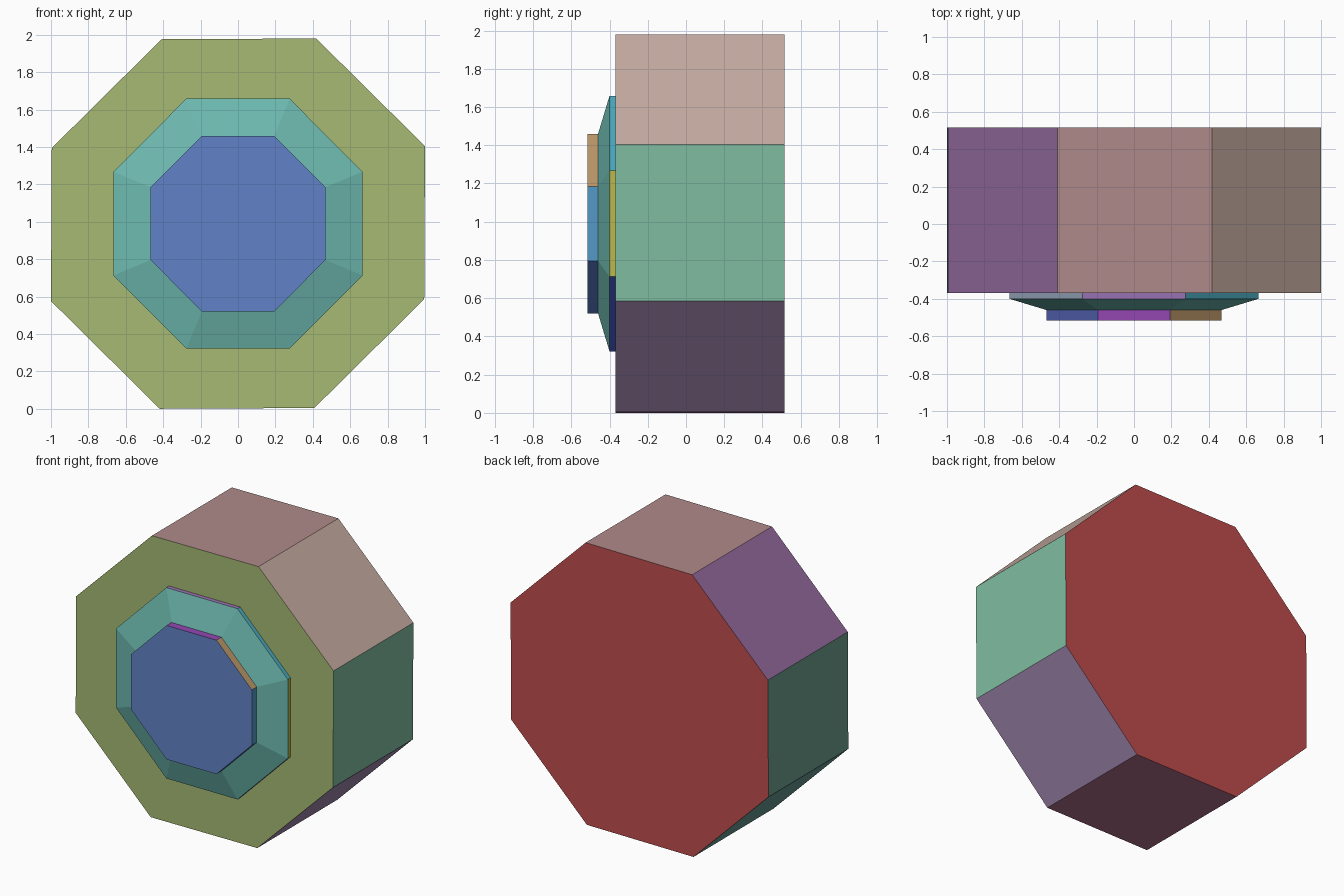
import bpy, bmesh
from math import sin, cos, radians

if "Cube" in bpy.data.objects:
    bpy.data.objects.remove(bpy.data.objects["Cube"])

CZ = 0.99


def linear(c):
    """Screen colour value to linear."""
    return ((c + 0.055) / 1.055) ** 2.4


def octagon_stack(name, profile, colours, skew=0.0, z_scale=1.0):
    """Loft eight-sided rings of (radius, y); colours: one list or tuple per band, then front, back."""
    bm = bmesh.new()
    mesh = bpy.data.meshes.new(name)

    def paint(face, rgb):
        mat_name = "paint_%02x%02x%02x" % tuple(int(c * 255) for c in rgb)
        mat = bpy.data.materials.get(mat_name) or bpy.data.materials.new(mat_name)
        mat.diffuse_color = (*map(linear, rgb), 1)
        mat.use_nodes = True
        mat.node_tree.nodes["Principled BSDF"].inputs["Base Color"].default_value = mat.diffuse_color
        if mat_name not in mesh.materials:
            mesh.materials.append(mat)
        face.material_index = mesh.materials.find(mat_name)

    rings = []
    for r, y in profile:
        ring = []
        for i in range(8):
            a = radians(-22.5 + 45 * i)
            x, z = r * cos(a), r * z_scale * sin(a)
            ring.append(bm.verts.new((x + skew * z, y, CZ + z + skew * x)))
        rings.append(ring)
    for band, (a, b) in enumerate(zip(rings, rings[1:])):
        for i in range(8):
            j = (i + 1) % 8
            face = bm.faces.new((a[i], a[j], b[j], b[i]))
            c = colours[band]
            paint(face, c[i] if isinstance(c, list) else c)
    paint(bm.faces.new(rings[0]), colours[-2])
    paint(bm.faces.new(rings[-1]), colours[-1])
    bmesh.ops.recalc_face_normals(bm, faces=bm.faces)
    bm.to_mesh(mesh)
    bm.free()
    obj = bpy.data.objects.new(name, mesh)
    bpy.context.collection.objects.link(obj)
    return obj


# Side colours run from the right side, over the top, round to the lower right
body_sides = [(.50, .74, .63), (.77, .67, .63), (.69, .54, .54), (.57, .41, .61),
              (.42, .62, .56), (.42, .63, .60), (.68, .43, .53), (.66, .55, .71)]
rim_sides = [(.73, .73, .30), (.29, .66, .74), (.60, .45, .70), (.58, .64, .72),
             (.60, .60, .45), (.45, .50, .60), (.50, .45, .60), (.25, .33, .76)]
button_sides = [(.33, .60, .78), (.73, .59, .41), (.58, .28, .70), (.32, .38, .69),
                (.45, .50, .60), (.50, .50, .50), (.50, .45, .55), (.31, .43, .70)]
olive = (.65, .73, .45)
red = (.75, .30, .30)
blue = (.38, .51, .78)
teal = (.43, .73, .69)

# Thick octagonal body, very slightly skewed
octagon_stack("body", [(1.08, -0.37), (1.08, 0.515)], [body_sides, olive, red],
              skew=0.005, z_scale=0.99)

# Stepped front knob: button, sloped collar and base rim
octagon_stack("knob", [(0.506, -0.515), (0.506, -0.46), (0.721, -0.40), (0.721, -0.37)],
              [button_sides, teal, rim_sides, blue, olive], z_scale=1.004)
